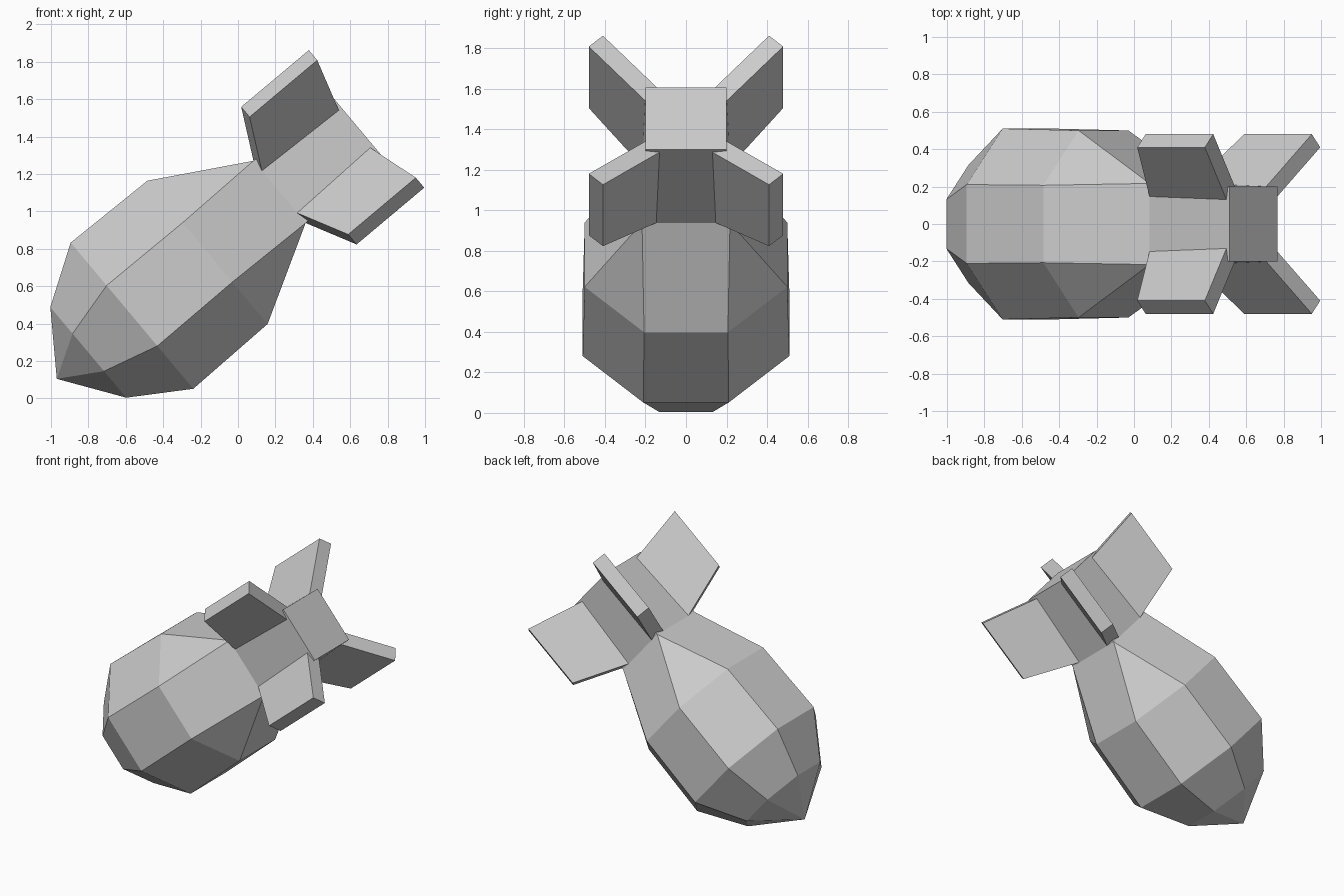
import bpy, bmesh, math
from mathutils import Matrix

if "Cube" in bpy.data.objects:
    bpy.data.objects.remove(bpy.data.objects["Cube"])

# Parts are modelled along local +X (nose to tail), then pitched up 40 degrees
TILT = Matrix.Rotation(math.radians(-40), 4, 'Y') @ Matrix.Translation((0, 0, 0.703))


def finish(bm, name):
    bmesh.ops.remove_doubles(bm, verts=bm.verts, dist=1e-4)
    bmesh.ops.recalc_face_normals(bm, faces=bm.faces)
    bm.transform(TILT)
    mesh = bpy.data.meshes.new(name)
    bm.to_mesh(mesh)
    bm.free()
    bpy.context.collection.objects.link(bpy.data.objects.new(name, mesh))


def ring(bm, x, a, h):
    """Eight-sided ring: half width a, half flat h (h == a gives a square)."""
    pts = [(a, -h), (a, h), (h, a), (-h, a), (-a, h), (-a, -h), (-h, -a), (h, -a)]
    return [bm.verts.new((x, y, z)) for y, z in pts]


# Body: octagonal shell that turns into a square tail boom
bm = bmesh.new()
sections = [(-0.455, 0.316, 0.131), (-0.15, 0.51, 0.211), (0.377, 0.50, 0.207),
            (0.88, 0.217, 0.217), (1.423, 0.20, 0.20)]
rings = [ring(bm, *s) for s in sections]
for r0, r1 in zip(rings, rings[1:]):
    for i in range(8):
        j = (i + 1) % 8
        bm.faces.new((r0[i], r0[j], r1[j], r1[i]))
bm.faces.new(rings[-1])

# Pointed nose
tip = bm.verts.new((-0.675, 0, 0))
for i in range(8):
    bm.faces.new((tip, rings[0][(i + 1) % 8], rings[0][i]))
finish(bm, "bomb_body")

# Four swept tail fins on the corners of the boom
# Each edge of a fin: x, larger offset, smaller offset
fin_edges = [(0.88, 0.217, 0.147), (1.403, 0.20, 0.13),
             (1.487, 0.48, 0.41), (1.015, 0.48, 0.41)]
for sy, side in ((-1, "front"), (1, "back")):
    for sz, level in ((-1, "lower"), (1, "upper")):
        bm = bmesh.new()
        one = [bm.verts.new((x, sy * p, sz * q)) for x, p, q in fin_edges]
        two = [bm.verts.new((x, sy * q, sz * p)) for x, p, q in fin_edges]
        bm.faces.new(one)
        bm.faces.new(two)
        for i in range(4):
            j = (i + 1) % 4
            bm.faces.new((one[i], one[j], two[j], two[i]))
        finish(bm, f"{level}_{side}_fin")
